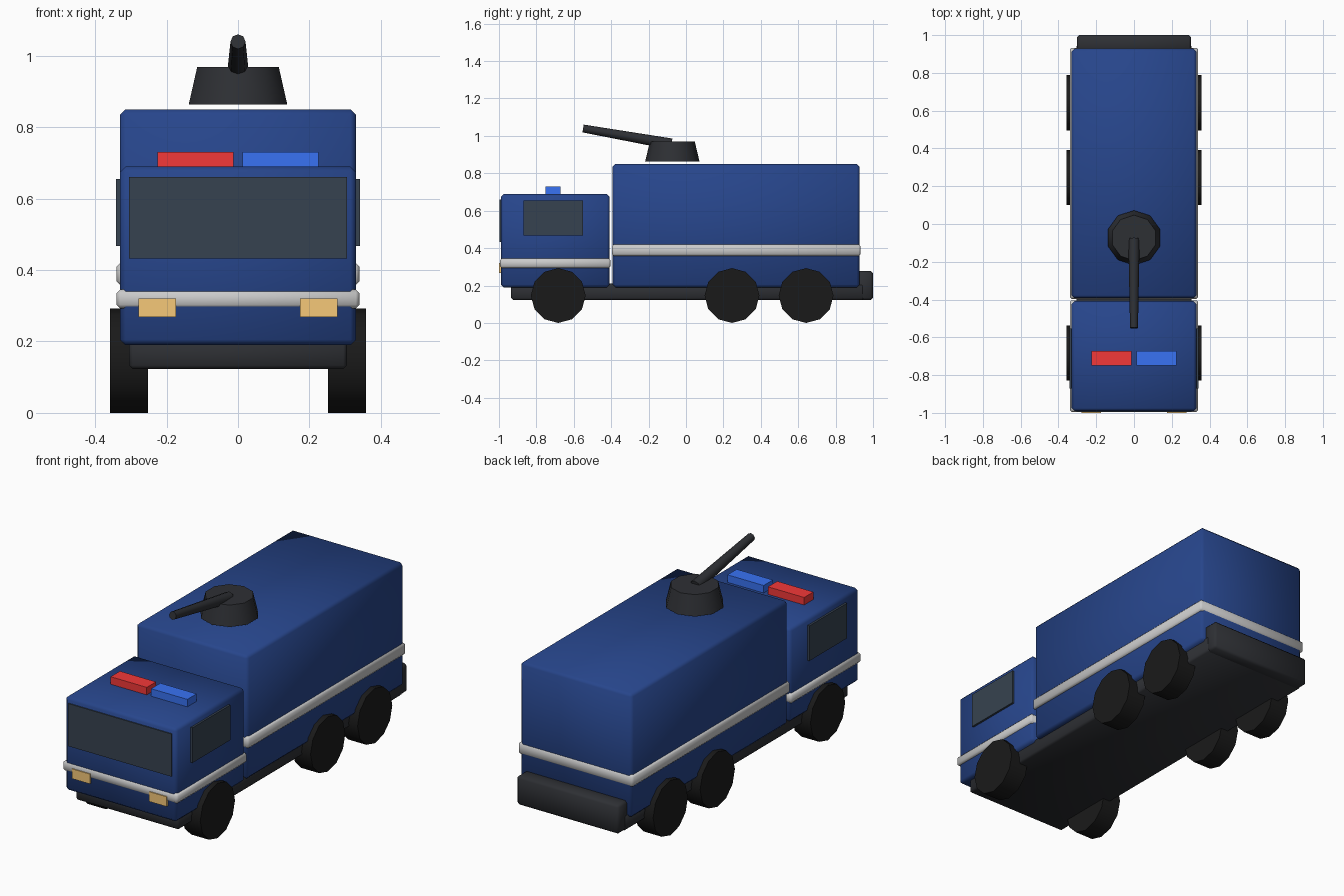
import bpy
import bmesh
import math
from mathutils import Matrix

if "Cube" in bpy.data.objects:
    bpy.data.objects.remove(bpy.data.objects["Cube"])


def material(name, rgb):
    m = bpy.data.materials.new(name)
    m.diffuse_color = (*rgb, 1)
    m.use_nodes = True
    m.node_tree.nodes["Principled BSDF"].inputs["Base Color"].default_value = m.diffuse_color
    return m


BLUE = material("body_blue", (0.02, 0.06, 0.26))
SILVER = material("stripe_silver", (0.70, 0.70, 0.70))
DARK = material("dark_metal", (0.027, 0.029, 0.034))
RUBBER = material("rubber", (0.01, 0.01, 0.01))
GLASS = material("tinted_glass", (0.037, 0.055, 0.08))
LAMP = material("lamp_amber", (0.92, 0.58, 0.19))
RED = material("beacon_red", (0.90, 0.04, 0.04))
BEACON_BLUE = material("beacon_blue", (0.04, 0.17, 0.90))


def finish(bm, name, mat):
    mesh = bpy.data.meshes.new(name)
    bm.to_mesh(mesh)
    bm.free()
    mesh.materials.append(mat)
    obj = bpy.data.objects.new(name, mesh)
    bpy.context.collection.objects.link(obj)
    return obj


def box(name, x, y, z, mat, bevel=0.0):
    """Box from (min, max) ranges, with optional softened edges."""
    bm = bmesh.new()
    bmesh.ops.create_cube(bm, size=1)
    for v in bm.verts:
        for i, (lo, hi) in enumerate((x, y, z)):
            v.co[i] = lo if v.co[i] < 0 else hi
    obj = finish(bm, name, mat)
    if bevel:
        obj.data.shade_smooth()
        mod = obj.modifiers.new("chamfer", "BEVEL")
        mod.width = bevel
        mod.segments = 1
    return obj


def cone(name, sides, r1, r2, depth, matrix, mat):
    """Smooth-sided cone or cylinder placed by a matrix, caps kept sharp."""
    bm = bmesh.new()
    bmesh.ops.create_cone(bm, cap_ends=True, segments=sides, radius1=r1,
                          radius2=r2, depth=depth, matrix=matrix)
    obj = finish(bm, name, mat)
    obj.data.shade_smooth()
    obj.data.set_sharp_from_angle(angle=math.radians(50))
    return obj


# Chassis and rear bumper
box("chassis", (-0.305, 0.305), (-0.935, 0.95), (0.123, 0.21), DARK, 0.01)
box("rear_bumper", (-0.302, 0.302), (0.90, 1.0), (0.123, 0.277), DARK, 0.012)

# Cab and cargo body
box("cab", (-0.33, 0.33), (-0.99, -0.408), (0.19, 0.69), BLUE, 0.015)
box("rear_body", (-0.33, 0.33), (-0.392, 0.928), (0.19, 0.85), BLUE, 0.015)

# Reflective stripes wrapping cab and body
box("cab_stripe", (-0.34, 0.34), (-0.995, -0.404), (0.293, 0.345), SILVER, 0.01)
box("body_stripe", (-0.34, 0.34), (-0.396, 0.933), (0.358, 0.42), SILVER, 0.01)

# Windows
box("windscreen", (-0.305, 0.305), (-0.996, -0.98), (0.433, 0.66), GLASS)
for side, s in (("left", -1), ("right", 1)):
    xs = sorted((s * 0.32, s * 0.341))
    box(side + "_window", xs, (-0.87, -0.552), (0.468, 0.655), GLASS)

    # Headlights
    xs = sorted((s * 0.174, s * 0.279))
    box(side + "_headlight", xs, (-1.0, -0.97), (0.268, 0.32), LAMP)

    # Roof beacons
    xs = sorted((s * 0.013, s * 0.226))
    box(side + "_beacon", xs, (-0.75, -0.672), (0.68, 0.73),
        RED if s < 0 else BEACON_BLUE)

    # Three axles of wheels
    for axle, y in (("front", -0.683), ("middle", 0.246), ("rear", 0.642)):
        place = (Matrix.Translation((s * 0.305, y, 0.1465))
                 @ Matrix.Rotation(math.pi / 2, 4, "Y"))
        cone(f"{side}_{axle}_wheel", 12, 0.1465, 0.1465, 0.106, place, RUBBER)

# Roof turret: ten-sided tapered base, vertices pointing along y
cone("turret_base", 10, 0.145, 0.12, 0.105,
     Matrix.Translation((0, -0.073, 0.9165)), DARK)

# Water cannon barrel tilted up toward the front
tilt = math.radians(90 - 10)
cone("cannon_barrel", 8, 0.03, 0.021, 0.48,
     Matrix.Translation((0, -0.314, 0.998)) @ Matrix.Rotation(tilt, 4, "X"), DARK)
